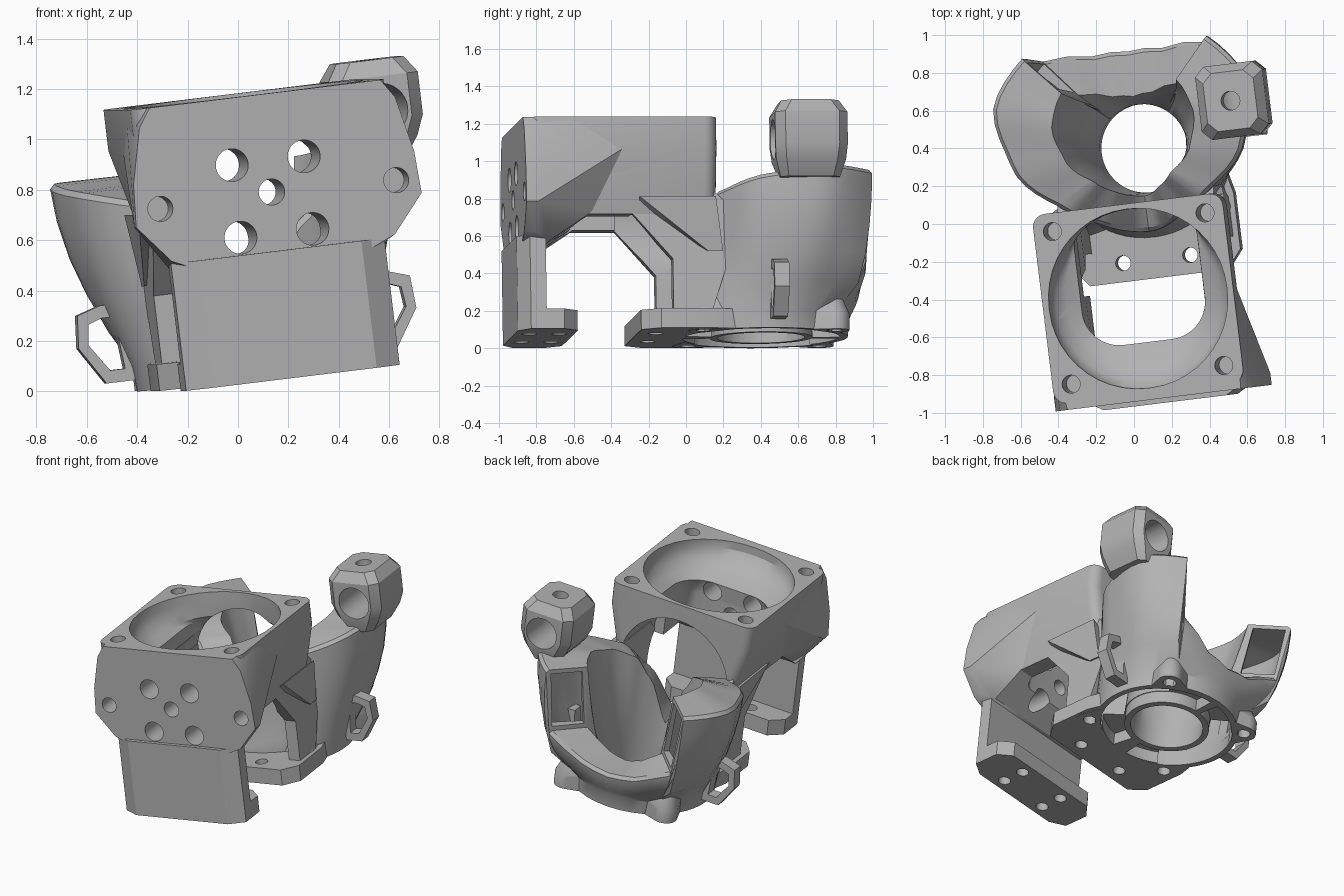
import bpy, bmesh, math
from mathutils import Matrix

cube = bpy.data.objects.get("Cube")
if cube:
    bpy.data.objects.remove(cube)

grey = bpy.data.materials.new("light grey plastic")
grey.use_nodes = True
grey.diffuse_color = (0.45, 0.45, 0.45, 1)
grey.node_tree.nodes["Principled BSDF"].inputs["Base Color"].default_value = (0.45, 0.45, 0.45, 1)

MID = 0.115                      # symmetry plane of the part
RING = 0.39                      # depth of the nozzle ring centre
FAN = -0.395                     # depth of the fan centre
LOW = -0.016                     # underside
parts = []


def finish(name, bm):
    bmesh.ops.recalc_face_normals(bm, faces=bm.faces)
    mesh = bpy.data.meshes.new(name)
    bm.to_mesh(mesh)
    bm.free()
    mesh.materials.append(grey)
    ob = bpy.data.objects.new(name, mesh)
    bpy.context.collection.objects.link(ob)
    parts.append(ob)
    return ob


def loft(name, sections, closed=False):
    """Skin equal-length loops; closed joins last to first, else caps."""
    bm = bmesh.new()
    rows = [[bm.verts.new(p) for p in s] for s in sections]
    n = len(rows[0])
    pairs = list(zip(rows, rows[1:])) + ([(rows[-1], rows[0])] if closed else [])
    for r, s in pairs:
        for i in range(n):
            j = (i + 1) % n
            bm.faces.new((r[i], r[j], s[j], s[i]))
    if not closed:
        bm.faces.new(rows[0])
        bm.faces.new(rows[-1])
    return finish(name, bm)


def hull(name, pts):
    bm = bmesh.new()
    for p in pts:
        bm.verts.new(p)
    out = bmesh.ops.convex_hull(bm, input=bm.verts)
    inside = [v for v in out["geom_interior"] if isinstance(v, bmesh.types.BMVert)]
    bmesh.ops.delete(bm, geom=inside, context='VERTS')
    return finish(name, bm)


def plate(name, pts, lo, hi, axis=2):
    """Extrude a 2D outline along one axis."""
    def put(p, h):
        q = list(p)
        q.insert(axis, h)
        return q
    return loft(name, [[put(p, h) for p in pts] for h in (lo, hi)])


def circle(u, v, r, n=32):
    return [(u + r * math.cos(2 * math.pi * i / n), v + r * math.sin(2 * math.pi * i / n)) for i in range(n)]


def rod(u, v, r, lo, hi, axis=2):
    return plate("cutter", circle(u, v, r), lo, hi, axis)


def rounded(u, v, hu, hv, r, n=5):
    pts = []
    for k, (su, sv) in enumerate(((1, 1), (-1, 1), (-1, -1), (1, -1))):
        for i in range(n + 1):
            a = math.pi / 2 * (k + i / n)
            pts.append((u + su * (hu - r) + r * math.cos(a), v + sv * (hv - r) + r * math.sin(a)))
    return pts


def at(pts, z):
    return [(x, y, z) for x, y in pts]


def mirror(pts):
    return [(2 * MID - p[0],) + tuple(p[1:]) for p in pts]


def cut(targets, cutters):
    for ob in targets:
        for c in cutters:
            mod = ob.modifiers.new("cut", 'BOOLEAN')
            mod.operation, mod.solver, mod.object = 'DIFFERENCE', 'EXACT', c
            bpy.context.view_layer.objects.active = ob
            bpy.ops.object.modifier_apply(modifier=mod.name)
    for c in cutters:
        parts.remove(c)
        bpy.data.objects.remove(c)


# Fan housing, tapering below, and the flared front face
fan_housing = loft("fan_housing", [at(rounded(MID, FAN, hu, 0.505, 0.07), z)
                                   for hu, z in ((0.42, 0.6), (0.51, 0.95), (0.51, 1.115))])
half = [(0.465, 1.115), (0.515, 1.04), (0.565, 0.82), (0.575, 0.65), (0.45, 0.5), (0.36, 0.46)]
face = []
for s in (1, -1):
    face += [(MID + 0.02 + s * u, b, c) for u, c in half for b in (-0.935, -0.87)]
    face += [(MID + s * u, b, c) for u, b, c in
             ((0.505, -0.39, 0.95), (0.42, -0.55, 0.62), (0.42, -0.79, 0.46), (0.5, -0.6, 1.115))]
front_face = hull("front_face", face)

# Struts and flared braces from the housing down to the ring base
strut = [(-.36, .62), (-.13, .36), (-.13, .08), (.08, .08), (.2, .45), (.2, .62), (.1, .72), (-.25, .72)]
brace = [(.465, -.31, .69), (.47, .1, .69), (.36, -.3, .62), (.36, .1, .62)]
brace += [(u, b, .4) for u in (.36, .43) for b in (.06, .14)]
legs = []
for s, name in ((1, "left"), (-1, "right")):
    legs.append(plate(name + "_strut", strut, MID + s * 0.34, MID + s * 0.42, 0))
    legs.append(hull(name + "_brace", [(MID + s * u, b, c) for u, b, c in brace]))

# Air passage: shallow round scoop at the fan, square and arched below
bore = loft("cutter", [at(rounded(MID, v, hu, hv, r, 11), z) for v, hu, hv, r, z in
                       ((FAN, .48, .48, .475, 1.2), (FAN, .475, .475, .465, 1.06), (-.375, .455, .455, .44, 1.0),
                        (-.33, .40, .41, .36, .95), (-.27, .33, .36, .2, .915),
                        (-.22, .315, .42, .06, .8), (-.22, .315, .42, .06, .4))])
arch = plate("cutter", circle(MID, 0.62, 0.385, 48), -0.35, 0.3, 1)
cut(legs, [plate("cutter", circle(MID, 0.62, 0.38, 48), -0.7, 0.3, 1)])
cutters = [bore, arch, rod(MID, 0.725, 0.052, -1, -0.4, 1)]
for su in (-1, 1):
    cutters.append(rod(MID + 0.025 + su * 0.475, 0.712, 0.05, -1, -0.78, 1))
    for sv in (-1, 1):
        cutters.append(rod(MID + su * 0.145, 0.705 + sv * 0.145, 0.065, -1, -0.4, 1))
        cutters.append(rod(MID + su * 0.41, FAN + sv * 0.407, 0.048, 0.92, 1.2))
cut([fan_housing, front_face], cutters)

# Front mounting wall with its foot
wall = [(.33, -.96), (.43, -.9), (.43, -.815), (-.43, -.815), (-.43, -.9), (-.33, -.96)]
front_wall = plate("front_wall", [(MID + u, v) for u, v in wall], LOW, 0.49)
foot = [(.33, -.96), (.43, -.9), (.43, -.72), (.35, -.64), (-.35, -.64), (-.43, -.72), (-.43, -.9), (-.33, -.96)]
front_foot = plate("front_foot", [(MID + u, v) for u, v in foot], LOW - 0.002, 0.09)
cut([front_foot, front_wall], [rod(MID + u, v, 0.04, -0.1, h) for u in (-.18, .18) for v, h in ((-.72, .2), (-.88, .06))])

# Ring base: front tab and screw ears
tab = [(.37, -.3), (.45, -.2), (.45, .1), (.40, .3), (-.40, .3), (-.45, .1), (-.45, -.2), (-.37, -.3)]
base_tab = plate("base_tab", [(MID + u, v) for u, v in tab], LOW, 0.09)
ears = []
for i in range(4):
    a = math.radians(45 + 90 * i)
    u, v = MID + 0.5 * math.cos(a), RING + 0.5 * math.sin(a)
    ears.append((u, v))
    root = [(MID + 0.42 * math.cos(a + d), RING + 0.42 * math.sin(a + d), z) for d in (-.35, .35) for z in (LOW, .1)]
    ear = hull("screw_ear_%d" % (i + 1),
               at(circle(u, v, 0.08), LOW - 0.003) + at(circle(u, v, 0.08), 0.07) + root + [(u, v, 0.25)])
    cut([ear], [rod(MID, RING, 0.43, -0.1, 0.5), rod(u, v, 0.042, -0.1, 0.06)])
cut([base_tab], [rod(MID, RING, 0.44, -0.1, 0.3)] + [rod(MID + u, -0.2, 0.04, -0.1, 0.2) for u in (-.18, .18)]
    + [rod(u, v, 0.042, -0.1, 0.06) for u, v in ears[2:]])

# Funnel: angle from the back, outer rim, inner rim, rim height, outer and inner bulge
keys = [(0, .52, .28, .24, 1, 1.3), (20, .55, .31, .27, 1, 1.3), (40, .68, .42, .40, 1, 1.2),
        (42, .74, .46, .83, .4, .6), (64, .75, .42, .84, .85, 1), (90, .63, .34, .80, 1, 1.3),
        (125, .47, .25, .73, 1, 1.3), (150, .43, .24, .58, 1, 1.3), (180, .44, .25, .28, 1, 1.3)]


def rim(t):
    for p, q in zip(keys, keys[1:]):
        if p[0] <= t <= q[0]:
            f = (t - p[0]) / (q[0] - p[0])
            f = f * f * (3 - 2 * f) * 0.5 + f * 0.5
            return [a + (b - a) * f for a, b in zip(p[1:], q[1:])]


def polar(t, r, c):
    a = math.radians(t)
    return (MID - r * math.sin(a), RING + r * math.cos(a), c)


def sides(t, steps, skin=0.0):
    """Outer wall going up and inner wall coming down, moved in by skin."""
    ro, ri, h, e, p = rim(abs(t))
    up = [(.475 + (ro - .475) * math.sin(f * math.pi / 2) ** e - skin, .08 + (h - .08) * f) for f in steps]
    down = [(.235 + (ri - .235) * f ** p + skin, .08 + (h - .08) * f) for f in reversed(steps)]
    return up, down


def slice_at(t):
    ro, ri, h = rim(abs(t))[:3]
    up, down = sides(t, (.2, .4, .6, .8))
    prof = [(.235, LOW), (.465, LOW), (.475, .08)] + up
    prof += [(ro, h - 0.02), (ro - 0.02, h), (ri, h)] + down + [(.235, .08)]
    return [polar(t, r, c) for r, c in prof]


def hollow_at(t):
    up, down = sides(t, (.2, .4, .6, .8, .96), 0.035)
    return [polar(t, r, c) for r, c in [(.28, -.1), (.425, -.1), (.435, .08)] + up + down + [(.28, .08)]]


ts = [0, 10, 20, 30, 40] + list(range(42, 180, 6)) + [180]
funnel = loft("duct_funnel", [slice_at(t) for t in ts] + [slice_at(-t) for t in ts[-2:0:-1]], True)

# Hollow ducts with their mouths, and the open channel under the ring
mouth = [(.445, .43), (.665, .43), (.705, .8), (.495, .8)]
channel = [(.275, -.1), (.42, -.1), (.42, .07), (.275, .07)]
cutters = []
for s in (1, -1):
    cutters.append(loft("cutter", [[polar(s * t, r, c) for r, c in mouth] for t in (36, 42, 48)]))
    cutters.append(loft("cutter", [hollow_at(s * t) for t in range(45, 142, 6)]))
    cutters.append(loft("cutter", [[polar(s * t, r, c) for r, c in channel] for t in range(4, 177, 6)]))
cut([funnel], cutters)

# Probe holder standing on the left duct
holder = loft("sensor_holder", [at(rounded(0.74, 0.585, hu, hv, r, 1), z) for hu, hv, r, z in
                                ((.09, .16, .04, .77), (.15, .188, .05, .86), (.18, .195, .05, .94),
                                 (.18, .195, .05, 1.11), (.135, .155, .05, 1.177))])
cut([holder], [rod(0.75, 0.975, 0.107, 0.2, 1, 1), rod(0.74, 0.585, 0.05, 1.0, 1.3)])

# Cable loops on both sides
outer = [(.69, .34), (.785, .31), (.795, .18), (.70, .03), (.57, .03), (.60, .34)]
inner = [(.69, .29), (.745, .27), (.755, .19), (.68, .08), (.62, .08), (.64, .29)]
loop = [[(u, b, c) for u, c in ring] for ring, b in ((outer, .385), (outer, .465), (inner, .465), (inner, .385))]
loft("left_cable_loop", loop, True)
loft("right_cable_loop", [mirror(s) for s in loop], True)

# Stand the whole part at its tilt, with smooth curved faces
tilt = Matrix.Rotation(math.radians(7), 4, 'Z') @ Matrix.Rotation(math.radians(-6.9), 4, 'Y')
place = Matrix.Translation((-0.007, 0, 0.058)) @ tilt
bpy.ops.object.select_all(action='DESELECT')
for ob in parts:
    ob.matrix_world = place
    ob.select_set(True)
bpy.context.view_layer.objects.active = parts[0]
bpy.ops.object.shade_smooth_by_angle(angle=math.radians(30))
